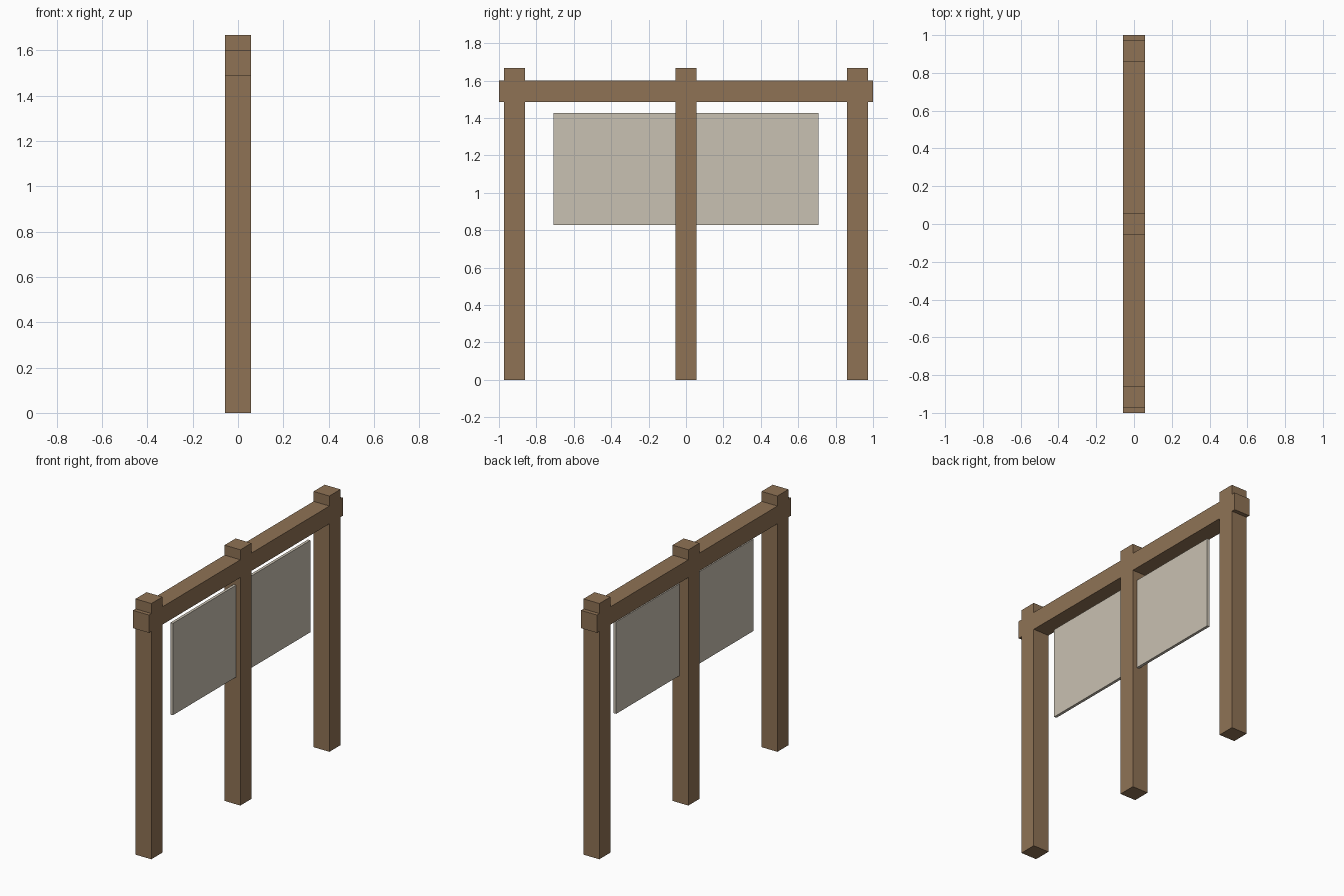
import bpy

if "Cube" in bpy.data.objects:
    bpy.data.objects.remove(bpy.data.objects["Cube"])


def material(name, color):
    m = bpy.data.materials.new(name)
    m.diffuse_color = (*color, 1)
    m.use_nodes = True
    m.node_tree.nodes["Principled BSDF"].inputs["Base Color"].default_value = m.diffuse_color
    return m


wood = material("brown wood", (0.275, 0.171, 0.091))
board = material("pale board", (0.584, 0.533, 0.445))


def box(name, lo, hi, mat):
    """Axis-aligned box between two corners."""
    bpy.ops.mesh.primitive_cube_add(size=1, location=[(a + b) / 2 for a, b in zip(lo, hi)])
    ob = bpy.context.object
    ob.name = name
    ob.scale = [b - a for a, b in zip(lo, hi)]
    bpy.ops.object.transform_apply(location=False, rotation=False, scale=True)
    ob.data.materials.append(mat)
    return ob


H = 0.057  # half thickness of the timbers

# Three square posts
for name, y in (("front_post", -0.917), ("middle_post", 0), ("back_post", 0.917)):
    box(name, (-H, y - H, 0), (H, y + H, 1.667), wood)

# Cross beam, running just past the outer posts
box("cross_beam", (-H, -1, 1.486), (H, 1, 1.602), wood)

# Thin sign panel passing through the middle post
box("sign_panel", (0.008, -0.708, 0.829), (0.026, 0.708, 1.428), board)
